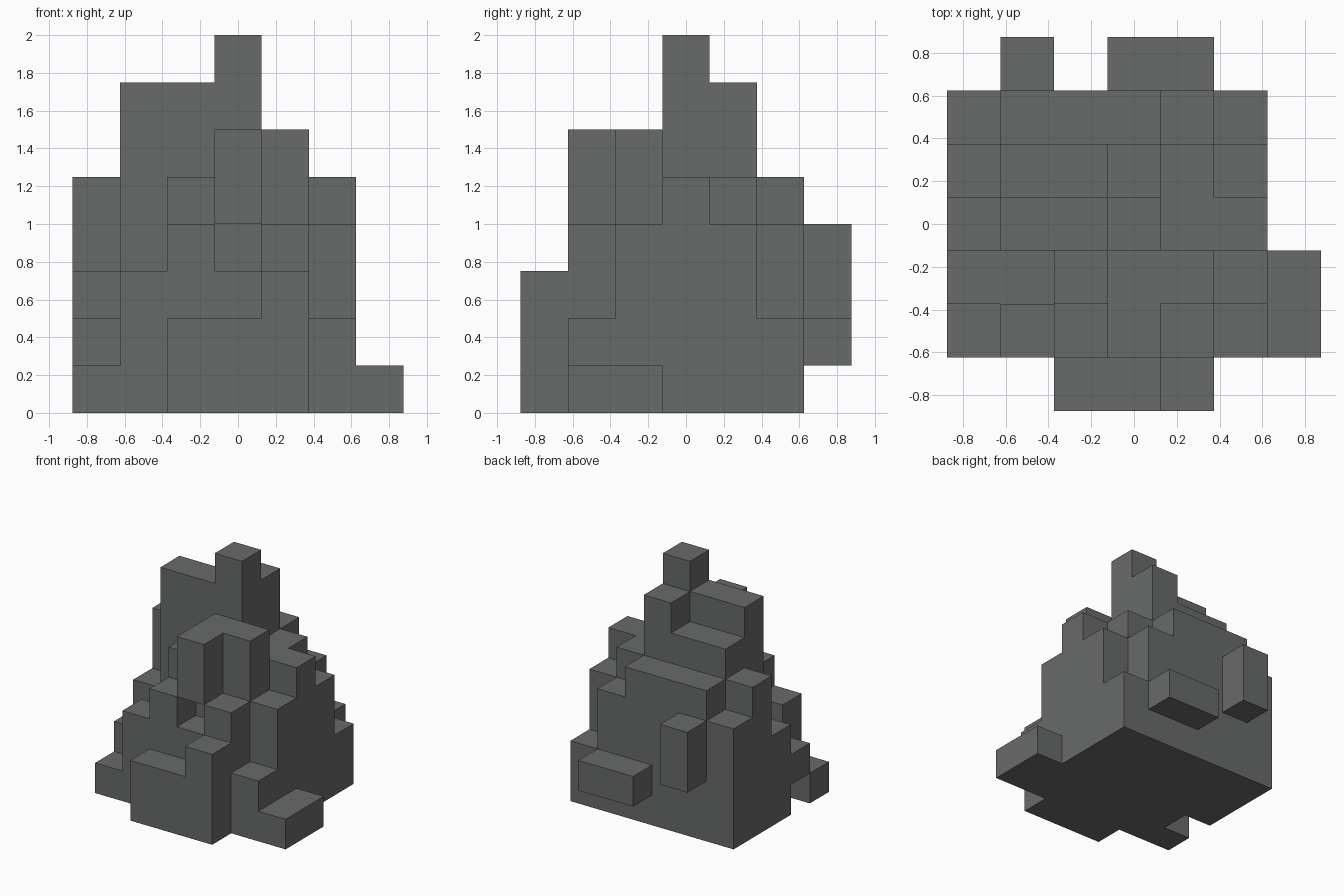
import bpy, bmesh, math
from mathutils import Vector

cube = bpy.data.objects.get("Cube")
if cube:
    bpy.data.objects.remove(cube, do_unlink=True)

CELL = 0.25
ORIGIN = Vector((-0.875, -0.875, 0.0))

# Column heights in blocks: one row per step from front to back, left to right in x
HEIGHTS = ("0022300",
           "1346421",
           "2256641",
           "3778550",
           "5667540",
           "4555420",
           "0000000")

cells = {(i, j, k)
         for j, row in enumerate(HEIGHTS)
         for i, h in enumerate(row)
         for k in range(int(h))}

# Hollows under the front pillar and under the side ledge
cells -= {(3, 1, 3), (0, 2, 0)}

# Blocks jutting from the back wall: one upright, one lying flat
cells |= {(1, 6, 2), (1, 6, 3), (3, 6, 1), (4, 6, 1)}


def add_face(bm, cell, axis, sign):
    """Add the square on one side of a block, facing outwards."""
    normal, u = Vector((0, 0, 0)), Vector((0, 0, 0))
    normal[axis] = sign
    u[(axis + 1) % 3] = 1
    v = normal.cross(u)
    centre = Vector(cell) + Vector((0.5, 0.5, 0.5)) + normal * 0.5
    corners = [centre + u * a / 2 + v * b / 2
               for a, b in ((-1, -1), (1, -1), (1, 1), (-1, 1))]
    bm.faces.new([bm.verts.new(ORIGIN + c * CELL) for c in corners])


# Outer skin of the stack
bm = bmesh.new()
for cell in sorted(cells):
    for axis in range(3):
        for sign in (-1, 1):
            neighbour = list(cell)
            neighbour[axis] += sign
            if tuple(neighbour) not in cells:
                add_face(bm, cell, axis, sign)

# Weld the squares and merge them into large flat faces
bmesh.ops.remove_doubles(bm, verts=bm.verts[:], dist=0.001)
bmesh.ops.dissolve_limit(bm, angle_limit=math.radians(1),
                         verts=bm.verts[:], edges=bm.edges[:])

mesh = bpy.data.meshes.new("stepped_rock")
bm.to_mesh(mesh)
bm.free()
rock = bpy.data.objects.new("stepped_rock", mesh)
bpy.context.collection.objects.link(rock)

# Single grey stone colour
stone = bpy.data.materials.new("stone_grey")
stone.use_nodes = True
colour = (0.14, 0.145, 0.142, 1.0)
stone.diffuse_color = colour
stone.node_tree.nodes["Principled BSDF"].inputs["Base Color"].default_value = colour
mesh.materials.append(stone)
